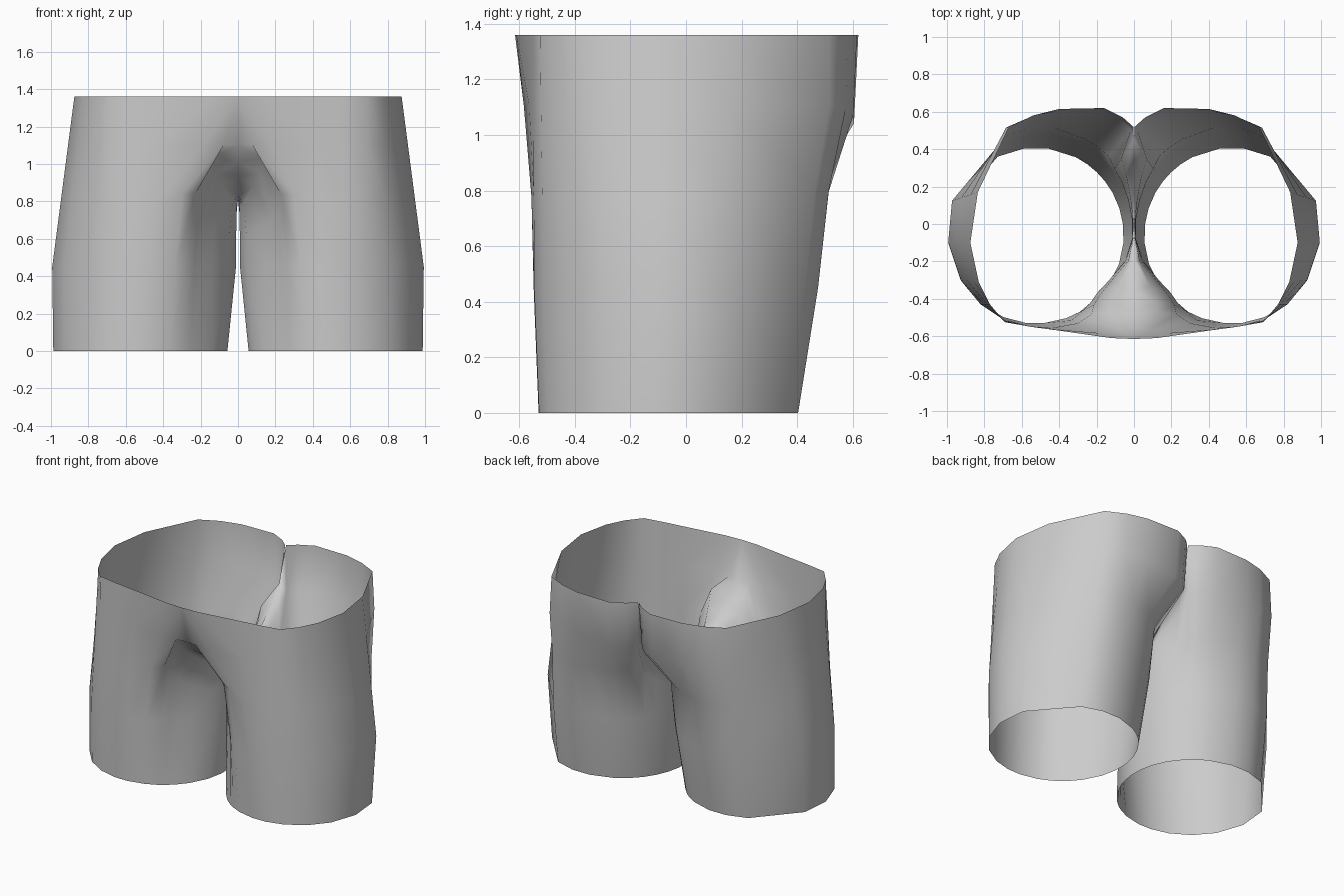
import bpy
import bmesh
from math import cos, sin, radians
from mathutils import Vector

old = bpy.data.objects.get("Cube")
if old:
    bpy.data.objects.remove(old)

# Single plain cloth colour
cloth = bpy.data.materials.new("light_grey_cloth")
cloth.use_nodes = True
grey = (0.6, 0.6, 0.6, 1)
cloth.diffuse_color = grey
cloth.node_tree.nodes["Principled BSDF"].inputs["Base Color"].default_value = grey

WAIST = 1.36
# Upper edge of one half: waistband first, then the centre seam under the crotch.
# Each entry is x, y, z and the angle of its column around the leg.
UPPER_EDGE = [
    (0, -.615, WAIST, 240), (.12, -.61, WAIST, 250), (.4, -.57, WAIST, 265),
    (.55, -.55, WAIST, 277), (.69, -.525, WAIST, 292), (.77, -.43, WAIST, 310),
    (.83, -.31, WAIST, 329), (.875, -.1, WAIST, 353), (.835, .17, WAIST, 378),
    (.67, .515, WAIST, 424), (.54, .58, WAIST, 442), (.4, .615, WAIST, 458),
    (.16, .62, WAIST, 477), (.06, .57, WAIST, 486), (.004, .52, WAIST, 494),
    (0, .45, 1.12, 502), (0, .34, .98, 511), (0, .18, .84, 522),
    (0, .06, .81, 533), (0, -.07, .81, 545), (0, -.19, .83, 559),
    (0, -.36, .93, 575), (0, -.48, 1.01, 586), (0, -.555, 1.1, 594),
]


def ellipse_point(cx, cy, rx, ry, z, degrees):
    a = radians(degrees)
    return Vector((cx + rx * cos(a), cy + ry * sin(a), z))


def blend(a, b, sideways, down):
    """Point between a and b with separate shares across and in height."""
    p = a.lerp(b, sideways)
    p.z = a.z + (b.z - a.z) * down
    return p


def column(x, y, z, angle):
    """Points of one column from the upper edge to the hem."""
    top = Vector((x, y, z))
    # the inner front of the thigh is drawn in a little
    slim = 1 - .12 * max(0, 1 - abs(angle % 360 - 222) / 30)
    thigh = ellipse_point(.503, -.035, .494 * slim, .515 * slim, .45, angle)
    hem = ellipse_point(.523, -.062, .468, .47, 0, angle)
    if z == WAIST and y > .4:
        # seat: full above, folding in underneath towards the centre
        inner = min(1, max(0, (.6 - x) / .4))
        hip = blend(top, thigh, .28 - .2 * inner, .28 + .07 * inner)
        hip.y += .025 * (1 - inner)
        low_hip = blend(top, thigh, .6 + .25 * inner, .62)
    elif z == WAIST:
        # front panel and sides
        inner = min(1, max(0, (.4 - x) / .3))
        hip = blend(top, thigh, .28, .28)
        low_hip = blend(top, thigh, .64 + .21 * inner, .64 - .07 * inner)
    else:
        # the crotch shelf runs out quickly to the round of the leg
        hip = blend(top, thigh, .6, .1 if y < 0 else .2)
        low_hip = blend(top, thigh, .92, .55)
    return [top, hip, low_hip, thigh, hem]


# Loft one half as an open sheet
bm = bmesh.new()
columns = [[bm.verts.new(p) for p in column(*entry)] for entry in UPPER_EDGE]
for a, b in zip(columns, columns[1:] + columns[:1]):
    for i in range(len(a) - 1):
        bm.faces.new((a[i], a[i + 1], b[i + 1], b[i]))
bmesh.ops.recalc_face_normals(bm, faces=bm.faces)
side = max(bm.faces, key=lambda f: f.calc_center_median().x)
if side.normal.x < 0:
    bmesh.ops.reverse_faces(bm, faces=bm.faces)
for face in bm.faces:
    face.smooth = True

mesh = bpy.data.meshes.new("shorts")
bm.to_mesh(mesh)
bm.free()
mesh.materials.append(cloth)
shorts = bpy.data.objects.new("shorts", mesh)
bpy.context.collection.objects.link(shorts)

# Second leg
mirror = shorts.modifiers.new("other_half", 'MIRROR')
mirror.use_axis[0] = True
mirror.merge_threshold = .002
